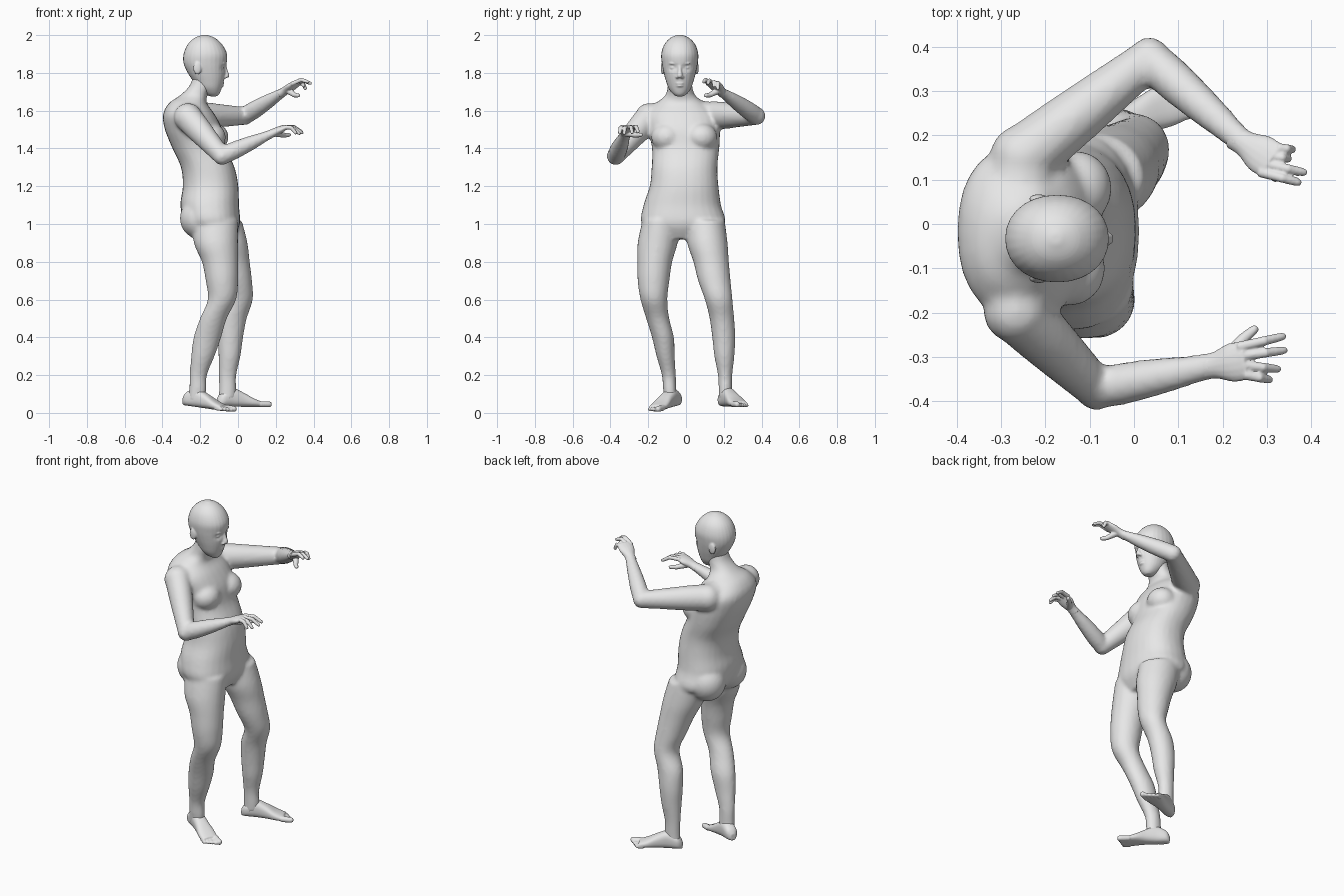
import bpy, bmesh, math
from mathutils import Vector, Matrix

if "Cube" in bpy.data.objects:
    bpy.data.objects.remove(bpy.data.objects["Cube"], do_unlink=True)

skin = bpy.data.materials.new("plain_grey")
skin.use_nodes = True
skin.diffuse_color = (.8, .8, .8, 1)
skin.node_tree.nodes["Principled BSDF"].inputs["Base Color"].default_value = (.8, .8, .8, 1)

X, Y, Z = Vector((1, 0, 0)), Vector((0, 1, 0)), Vector((0, 0, 1))


def spline(stations, steps=4):
    """Smoothly interpolate between cross-section stations."""
    pts = [Vector(s) for s in stations]
    pts = [pts[0]] + pts + [pts[-1]]
    out = []
    for p0, p1, p2, p3 in zip(pts, pts[1:], pts[2:], pts[3:]):
        for i in range(steps):
            t = i / steps
            out.append((p1 * 2 + (p2 - p0) * t + (p0 * 2 - p1 * 5 + p2 * 4 - p3) * t ** 2
                        + (p1 * 3 - p0 - p2 * 3 + p3) * t ** 3) / 2)
    return out + [pts[-1]]


def loft(bm, rings, u, v, power=1.0, sides=28):
    """Closed tube through (x, y, z, half width, half depth) rings."""
    def bend(w):
        return math.copysign(abs(w) ** power, w)
    loops = []
    for x, y, z, a, b in rings:
        centre, loop = Vector((x, y, z)), []
        for i in range(sides):
            ang = math.tau * i / sides
            offset = u * max(a, .002) * bend(math.cos(ang)) + v * max(b, .002) * bend(math.sin(ang))
            loop.append(bm.verts.new(centre + offset))
        loops.append(loop)
    for lo, hi in zip(loops, loops[1:]):
        for i in range(sides):
            j = (i + 1) % sides
            bm.faces.new((lo[i], lo[j], hi[j], hi[i]))
    bm.faces.new(loops[0][::-1])
    bm.faces.new(loops[-1])


def stack(bm, stations, power=1.0):
    """Horizontal sections given as (z, x, y, half x, half y)."""
    loft(bm, spline([(x, y, z, a, b) for z, x, y, a, b in stations]), X, Y, power)


def bone(bm, p, q, sections):
    """Tapered limb from p to q, sections are (t, half width, half thickness)."""
    p, q = Vector(p), Vector(q)
    d = q - p
    side = d.cross(Z).normalized()
    up = side.cross(d).normalized()
    loft(bm, spline([(*p.lerp(q, t), a, b) for t, a, b in sections]), side, up, sides=16)
    return side


def ball(bm, centre, size):
    bmesh.ops.create_uvsphere(bm, u_segments=24, v_segments=16, radius=1,
                              matrix=Matrix.Translation(centre) @ Matrix.Diagonal((*size, 1)))


def finish(bm, name, voxel, smoothing):
    """Fuse the overlapping forms into one continuous skin."""
    bmesh.ops.recalc_face_normals(bm, faces=bm.faces)
    mesh = bpy.data.meshes.new(name)
    bm.to_mesh(mesh)
    bm.free()
    mesh.materials.append(skin)
    obj = bpy.data.objects.new(name, mesh)
    bpy.context.collection.objects.link(obj)
    fuse = obj.modifiers.new("fuse", 'REMESH')
    fuse.mode, fuse.voxel_size, fuse.use_smooth_shade = 'VOXEL', voxel, True
    soften = obj.modifiers.new("soften", 'SMOOTH')
    soften.factor, soften.iterations = .5, smoothing


# Torso and neck
body = bmesh.new()
stack(body, [(.92, -.11, -.03, .08, .12), (1, -.135, -.015, .145, .22), (1.1, -.15, -.02, .155, .205),
             (1.2, -.145, -.01, .147, .182), (1.3, -.16, -.008, .142, .174), (1.4, -.205, -.002, .142, .178),
             (1.5, -.235, -.01, .152, .19), (1.58, -.26, -.02, .137, .19), (1.64, -.265, -.028, .1, .13),
             (1.68, -.235, -.03, .073, .08), (1.73, -.2, -.032, .058, .065), (1.79, -.185, -.033, .05, .06)], .88)
for y, x in ((.08, -.13), (-.1, -.145)):
    ball(body, (x, y, 1.46), (.08, .085, .075))            # chest
    ball(body, (-.2, y * 1.1, 1.03), (.108, .105, .11))    # buttocks

# Legs
stack(body, [(1.02, -.12, -.13, .12, .1), (.9, -.117, -.15, .117, .106), (.8, -.095, -.165, .096, .092),
             (.7, -.085, -.172, .086, .084), (.6, -.085, -.17, .075, .071), (.5, -.13, -.15, .071, .061),
             (.4, -.162, -.122, .073, .058), (.3, -.186, -.108, .062, .048), (.2, -.21, -.091, .046, .037),
             (.12, -.213, -.086, .045, .035), (.06, -.22, -.08, .045, .033)])
stack(body, [(1.02, -.1, .1, .12, .105), (.9, -.065, .113, .115, .107), (.8, -.035, .133, .097, .094),
             (.7, -.01, .15, .084, .086), (.6, .008, .173, .07, .073), (.5, -.027, .19, .073, .065),
             (.4, -.04, .2, .067, .061), (.3, -.045, .203, .058, .053), (.2, -.055, .207, .046, .038),
             (.12, -.055, .208, .045, .035), (.07, -.058, .208, .045, .034)])

# Arms: shoulder, elbow, wrist
arms = {"right": ((-.265, -.195, 1.565), (-.085, -.372, 1.36), (.175, -.32, 1.477)),
        "left": ((-.25, .15, 1.575), (.035, .373, 1.572), (.245, .185, 1.702))}
for shoulder, elbow, wrist in arms.values():
    bone(body, (-.265, -.03, 1.615), shoulder, [(0, .07, .05), (.5, .075, .06), (1, .075, .07)])
    ball(body, shoulder, (.075, .075, .075))
    bone(body, shoulder, elbow, [(0, .072, .075), (.3, .066, .07), (.6, .058, .06), (1, .046, .048)])
    ball(body, elbow, (.048, .048, .048))
    bone(body, elbow, wrist, [(0, .045, .047), (.25, .047, .047), (.6, .04, .038), (.9, .031, .026), (1.05, .03, .023)])
finish(body, "body", .011, 4)

# Hands: knuckle centre, thumb tip, then four finger tips in order
hands = {"right": ((.25, -.308, 1.512), (.278, -.232, 1.472),
                   ((.342, -.252, 1.485), (.345, -.284, 1.478), (.33, -.328, 1.474), (.31, -.352, 1.476))),
         "left": ((.31, .143, 1.745), (.325, .098, 1.68),
                  ((.36, .168, 1.71), (.352, .147, 1.725), (.39, .115, 1.742), (.377, .092, 1.75)))}
for label, (knuckles, thumb, tips) in hands.items():
    bm = bmesh.new()
    wrist, knuckles = Vector(arms[label][2]), Vector(knuckles)
    side = bone(bm, wrist, knuckles, [(-.3, .03, .024), (.1, .03, .022), (.6, .044, .02), (1.05, .043, .013)])
    for i, tip in enumerate(tips):
        root = knuckles + side * (i - 1.5) * .022
        tip = Vector(tip)
        joint = root.lerp(tip, .5) + Z * .016
        bone(bm, root, joint, [(-.2, .012, .012), (1, .0105, .0105)])
        ball(bm, joint, (.011, .011, .011))
        bone(bm, joint, tip, [(0, .0105, .0105), (.8, .009, .009), (1, .004, .004)])
    base = wrist.lerp(knuckles, .3) - Z * .008
    thumb = Vector(thumb)
    joint = base.lerp(thumb, .55) + (thumb - knuckles).normalized() * .012
    bone(bm, base, joint, [(0, .02, .018), (1, .013, .013)])
    ball(bm, joint, (.013, .013, .013))
    bone(bm, joint, thumb, [(0, .013, .013), (.8, .01, .01), (1, .005, .005)])
    finish(bm, label + "_hand", .0035, 3)

# Feet: heel, ball of the foot, direction of the big toe
feet = {"right": ((-.28, -.045, .04), (-.075, -.157, .01), 1),
        "left": ((-.1, .193, .035), (.112, .285, .03), -1)}
for label, (heel, front, inner) in feet.items():
    bm = bmesh.new()
    heel, front = Vector(heel), Vector(front)
    d = front - heel
    side = Z.cross(d).normalized() * inner
    rings = [(*(heel.lerp(front, t) + Z * h), w, h) for t, w, h in
             ((-.04, .015, .02), (.06, .034, .036), (.3, .037, .05), (.55, .041, .04), (.8, .049, .025), (1, .047, .016))]
    loft(bm, spline(rings), side, Z, .8)
    for i in range(5):
        size = (.016, .0115, .011, .0105, .01)[i]
        root = front + side * (.034 - i * .018) + Z * size - d * (.05 + i * .02)
        tip = root + d.normalized() * (.068 - i * .006)
        bone(bm, root, tip, [(0, size, size), (.7, size, size), (.92, size * .8, size * .8), (1, size * .4, size * .4)])
    finish(bm, label + "_foot", .0045, 3)

# Head
bm = bmesh.new()
mid = -.033
stack(bm, [(z, x, mid, a, b) for z, x, a, b in (
    (1.676, -.13, .018, .018), (1.69, -.138, .04, .038), (1.72, -.15, .064, .06), (1.76, -.157, .083, .074),
    (1.8, -.166, .1, .085), (1.85, -.174, .114, .095), (1.9, -.173, .115, .098), (1.95, -.175, .092, .082),
    (1.985, -.176, .054, .05), (2.001, -.176, .012, .012))], .95)
# Sink the eye sockets, then add the features
for v in bm.verts:
    if v.co.x > -.14:
        for y in (mid - .036, mid + .036):
            v.co.x -= .014 * math.exp(-((v.co.y - y) / .02) ** 2 - ((v.co.z - 1.828) / .016) ** 2)
bone(bm, (-.072, mid, 1.845), (-.058, mid, 1.78), [(0, .01, .009), (.5, .01, .01), (.9, .015, .014), (1.08, .01, .008)])
ball(bm, (-.085, mid, 1.745), (.012, .024, .007))
ball(bm, (-.087, mid, 1.732), (.012, .02, .007))
ball(bm, (-.115, mid, 1.695), (.018, .022, .016))
for s in (-1, 1):
    ball(bm, (-.089, mid + s * .036, 1.828), (.014, .016, .011))
    ball(bm, (-.078, mid + s * .03, 1.85), (.012, .026, .007))
    ball(bm, (-.068, mid + s * .013, 1.778), (.011, .009, .008))
    ball(bm, (-.215, mid + s * .09, 1.825), (.022, .01, .034))
finish(bm, "head", .0045, 3)
